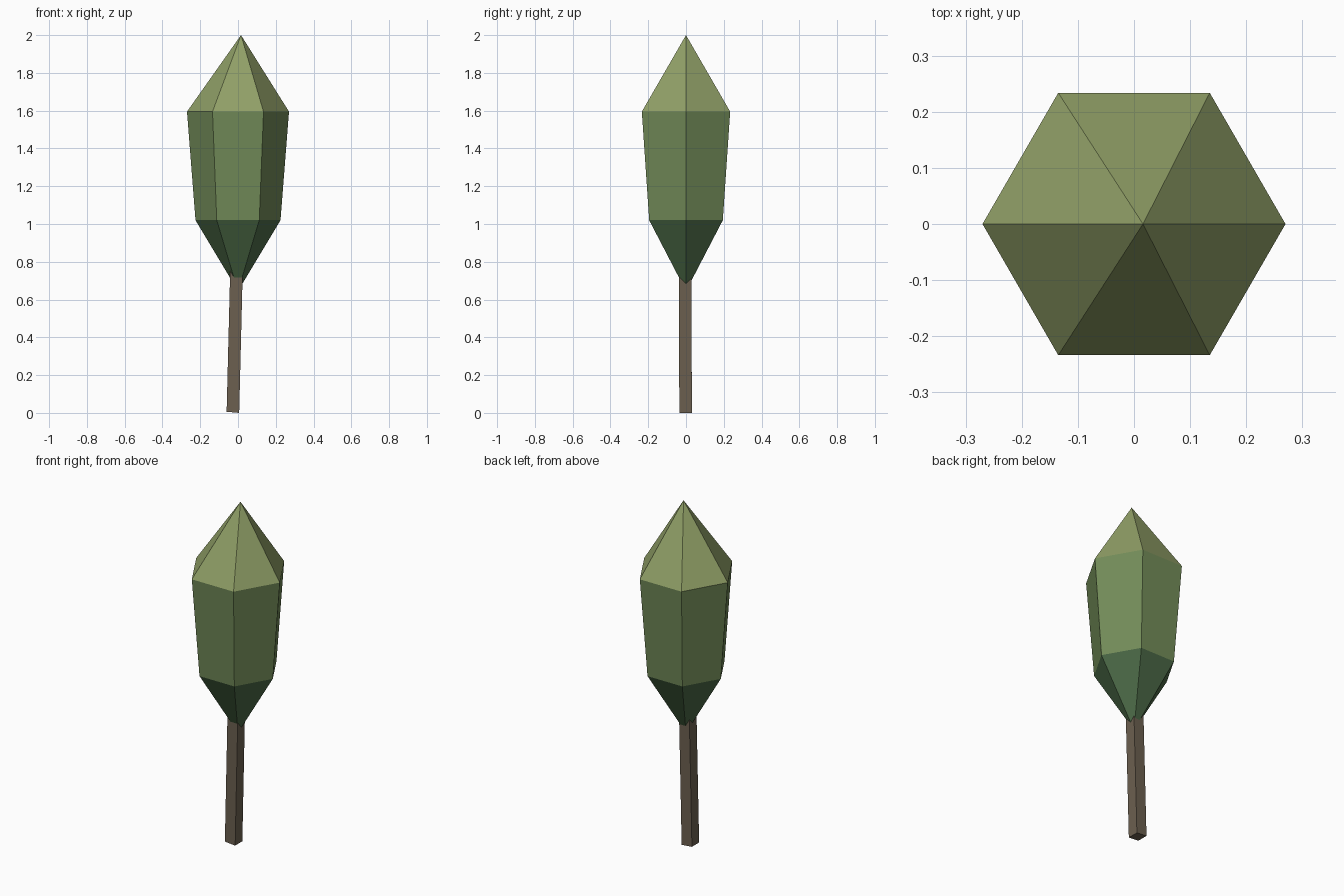
import bpy, bmesh
from math import cos, sin, pi

if "Cube" in bpy.data.objects:
    bpy.data.objects.remove(bpy.data.objects["Cube"])


def material(name, rgb):
    m = bpy.data.materials.new(name)
    m.diffuse_color = (*rgb, 1)
    m.use_nodes = True
    m.node_tree.nodes["Principled BSDF"].inputs["Base Color"].default_value = m.diffuse_color
    return m


def loft(name, sections, sides, turn, mats):
    """Stack rings (x, y, z, radius); radius 0 makes a point. One material per band."""
    bm = bmesh.new()
    rings = []
    for x, y, z, r in sections:
        n = sides if r else 1
        rings.append([bm.verts.new((x + r * cos(turn + 2 * pi * i / sides),
                                    y + r * sin(turn + 2 * pi * i / sides), z))
                      for i in range(n)])
    for band, (a, b) in enumerate(zip(rings, rings[1:])):
        for i in range(sides):
            j = (i + 1) % sides
            corners = [a[i % len(a)], a[j % len(a)], b[j % len(b)], b[i % len(b)]]
            face = bm.faces.new(list(dict.fromkeys(corners)))
            face.material_index = min(band, len(mats) - 1)
    for ring in (rings[0], rings[-1]):
        if len(ring) > 1:
            bm.faces.new(ring)
    bmesh.ops.recalc_face_normals(bm, faces=bm.faces)
    mesh = bpy.data.meshes.new(name)
    bm.to_mesh(mesh)
    bm.free()
    for m in mats:
        mesh.materials.append(m)
    ob = bpy.data.objects.new(name, mesh)
    bpy.context.collection.objects.link(ob)
    return ob


bark = material("bark", (0.15, 0.117, 0.08))
dark = material("leaf_dark", (0.075, 0.15, 0.065))
mid = material("leaf_mid", (0.17, 0.26, 0.098))
light = material("leaf_light", (0.28, 0.35, 0.135))

# Slightly leaning square trunk, with a gently tilted foot
trunk = loft("trunk", [(-0.027, -0.002, 0, 0.047), (-0.007, -0.005, 0.8, 0.047)],
             4, pi / 4, [bark])
for v in trunk.data.vertices:
    if v.co.z < 0.1 and v.co.x < -0.027:
        v.co.z = 0.006

# Six-sided crown: dark underside, mid-green body, light cap
loft("foliage", [(0, 0, 0.645, 0), (0, 0, 1.02, 0.225),
                 (0, 0, 1.595, 0.27), (0.016, 0, 2.0, 0)],
     6, 0, [dark, mid, light])
